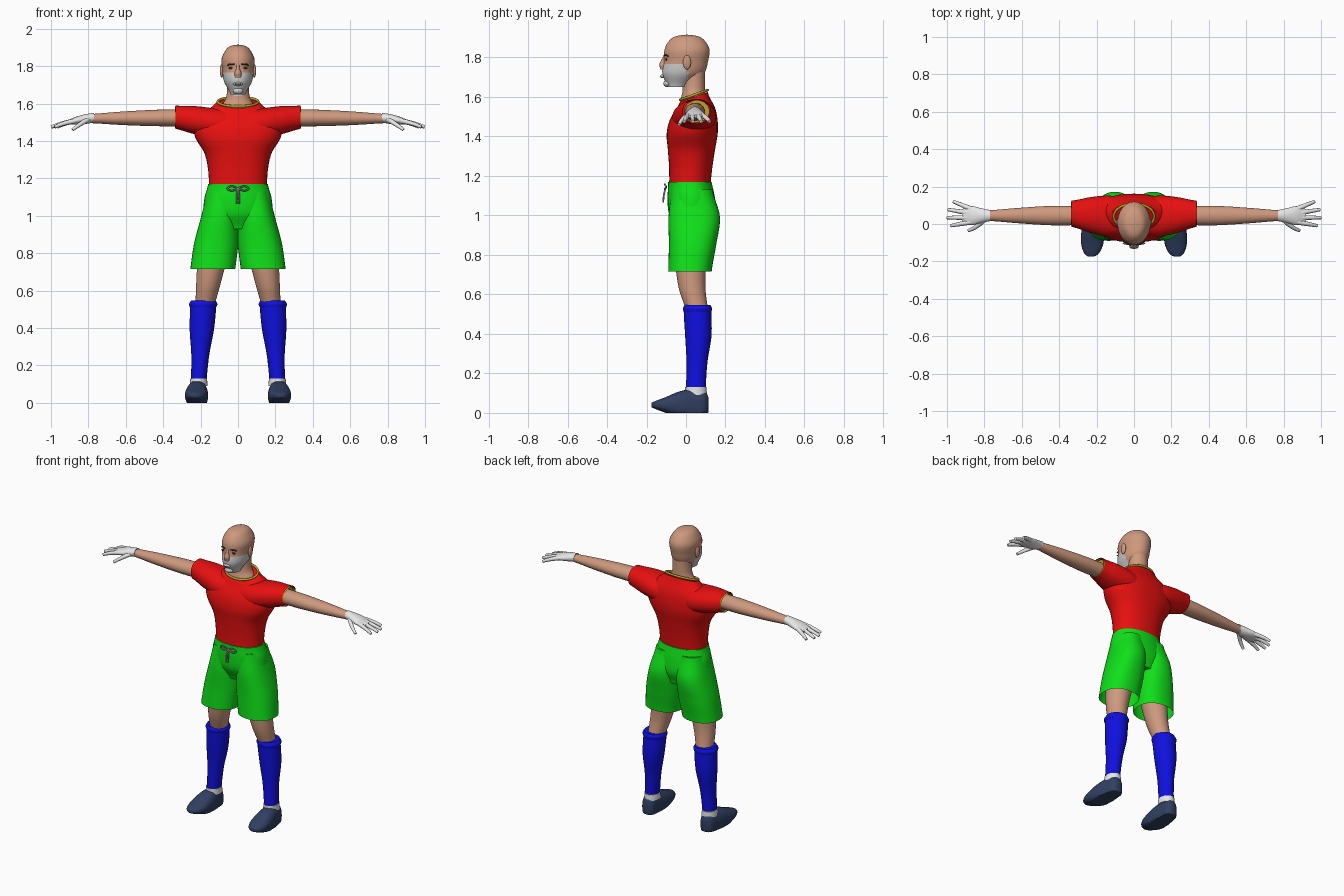
import bpy, bmesh, math
from mathutils import Vector

if "Cube" in bpy.data.objects:
    bpy.data.objects.remove(bpy.data.objects["Cube"])


def material(name, *rgb):
    m = bpy.data.materials.new(name)
    m.use_nodes = True
    m.diffuse_color = (*rgb, 1)
    m.node_tree.nodes["Principled BSDF"].inputs["Base Color"].default_value = (*rgb, 1)
    return m


skin = material("skin", .62, .32, .21)
red = material("red_cloth", .8, .005, .005)
green = material("green_cloth", .005, .75, .01)
blue = material("blue_knit", .005, .005, .75)
navy = material("navy_leather", .03, .05, .12)
white = material("white_cloth", .8, .8, .8)
beard = material("grey_beard", .6, .6, .6)
gold = material("gold_trim", .5, .36, .02)
dark = material("dark_brown", .06, .03, .02)
cord = material("cord_grey", .35, .35, .35)


def finish(obj, mat, mirror):
    bpy.context.scene.collection.objects.link(obj)
    obj.data.materials.append(mat)
    if mirror:
        obj.modifiers.new("mirror", 'MIRROR').use_mirror_merge = False
    return obj


def mesh_object(name, bm, mat, mirror):
    bmesh.ops.recalc_face_normals(bm, faces=bm.faces)
    mesh = bpy.data.meshes.new(name)
    bm.to_mesh(mesh)
    bm.free()
    for polygon in mesh.polygons:
        polygon.use_smooth = True
    mesh.set_sharp_from_angle(angle=math.radians(50))
    return finish(bpy.data.objects.new(name, mesh), mat, mirror)


def sample(values, u):
    """Smooth curve through evenly spaced values, read at u from 0 to 1."""
    last = len(values) - 1
    i = min(int(u * last), last - 1)
    t = u * last - i
    p, a, b, n = (values[min(max(i + k, 0), last)] for k in (-1, 0, 1, 2))
    return a + t / 2 * (b - p + t * (2 * p - 5 * a + 4 * b - n + t * (3 * a - p - 3 * b + n)))


def even(u):
    return u


def round_end(u):
    return math.sin(u * math.pi / 2)


def round_both(u):
    return (1 - math.cos(u * math.pi)) / 2


def loft(name, mat, start, end, wide, deep, sway=(0, 0), axis='z', mirror=False,
         open_ends=(), power=2, slant=0, ease=even, steps=24, sides=40):
    """Superellipse rings from start to end; wide and deep are radius profiles."""
    bm = bmesh.new()
    loops = []
    along = 'xyz'.index(axis)
    across, up = [i for i in range(3) if i != along]
    for step in range(steps + 1):
        u = step / steps
        centre = Vector(start).lerp(Vector(end), u)
        centre[along] = start[along] + (end[along] - start[along]) * ease(u)
        centre[up] += sample(sway, u)
        loop = []
        for k in range(sides):
            angle = math.tau * k / sides
            c, s = math.cos(angle), math.sin(angle)
            point = centre.copy()
            point[across] += sample(wide, u) * math.copysign(abs(c) ** (2 / power), c)
            rise = sample(deep, u) * math.copysign(abs(s) ** (2 / power), s)
            point[up] += rise
            point[along] += slant * rise * u ** 3
            point.z = max(point.z, 0)
            loop.append(bm.verts.new(point))
        loops.append(loop)
    for p, q in zip(loops, loops[1:]):
        for k in range(sides):
            j = (k + 1) % sides
            bm.faces.new((p[k], p[j], q[j], q[k]))
    for label, loop in (("start", loops[0]), ("end", loops[-1])):
        if label not in open_ends:
            bm.faces.new(loop)
    return mesh_object(name, bm, mat, mirror)


def tube(name, mat, paths, radius, mirror=False, cyclic=False, taper=1):
    curve = bpy.data.curves.new(name, 'CURVE')
    curve.dimensions = '3D'
    curve.bevel_depth = radius
    curve.bevel_resolution = 3
    curve.use_fill_caps = True
    for path in paths:
        spline = curve.splines.new('NURBS')
        spline.points.add(len(path) - 1)
        for i, (point, place) in enumerate(zip(spline.points, path)):
            point.co = (*place, 1)
            point.radius = 1 + (taper - 1) * i / (len(path) - 1)
        spline.order_u = 3
        spline.use_endpoint_u = not cyclic
        spline.use_cyclic_u = cyclic
    finish(bpy.data.objects.new(name, curve), mat, mirror)


def ball(name, mat, place, size, mirror=False):
    bm = bmesh.new()
    bmesh.ops.create_uvsphere(bm, u_segments=20, v_segments=12, radius=1)
    bmesh.ops.scale(bm, vec=size, verts=bm.verts)
    bmesh.ops.translate(bm, vec=place, verts=bm.verts)
    mesh_object(name, bm, mat, mirror)


# Head, with the lower face in the beard colour
head = loft("head", skin, (0, .005, 1.65), (0, .005, 1.915),
            wide=(.04, .075, .084, .088, .07, .045, .001),
            deep=(.05, .105, .112, .114, .094, .06, .001),
            sway=(-.05, -.02, -.005, 0, 0, 0, 0), ease=round_end, steps=48, sides=48)
head.data.materials.append(beard)
for polygon in head.data.polygons:
    if polygon.center.z < 1.765 and polygon.center.y < .01:
        polygon.material_index = 1

# Facial features
loft("nose", skin, (0, -.12, 1.74), (0, -.105, 1.81), wide=(.016, .018, .01, .008),
     deep=(.01, .02, .015, .008), sides=16)
ball("ears", skin, (.087, .005, 1.775), (.01, .02, .036), mirror=True)
ball("eyes", dark, (.036, -.1, 1.79), (.016, .005, .006), mirror=True)
tube("eyebrows", dark, [[(.02, -.11, 1.81), (.04, -.105, 1.815), (.055, -.09, 1.805)]],
     radius=.004, mirror=True)
ball("lips", beard, (0, -.12, 1.705), (.026, .01, .01))
ball("mouth_line", dark, (0, -.128, 1.705), (.022, .003, .002))
ball("chin", beard, (0, -.095, 1.668), (.028, .02, .018))

# Neck
loft("neck", skin, (0, .04, 1.57), (0, .04, 1.74), wide=(.1, .066, .058, .058),
     deep=(.07, .058, .056, .056))
ball("neck_beard", beard, (0, -.005, 1.645), (.03, .012, .03))

# Shirt with trimmed sleeves and collar
loft("shirt_body", red, (0, .02, 1.16), (0, .04, 1.6), wide=(.155, .16, .18, .23, .23, .12),
     deep=(.105, .11, .12, .13, .115, .07), power=2.2, slant=.35)
loft("shirt_sleeves", red, (.03, .035, 1.48), (.335, .055, 1.528), wide=(.1, .11, .095, .07),
     deep=(.09, .08, .075, .062), axis='x', mirror=True, open_ends=("end",), power=2.2)
loft("sleeve_trim", gold, (.32, .055, 1.527), (.338, .055, 1.527), wide=(.064, .064),
     deep=(.057, .057), axis='x', mirror=True, open_ends=("end",), steps=2)
angles = [math.tau * k / 16 for k in range(16)]
tube("collar", gold, [[(.11 * math.cos(a), .04 + .07 * math.sin(a), 1.61 + .025 * math.sin(a))
                       for a in angles]], radius=.007, cyclic=True)

# Arms and hands
loft("arms", skin, (.25, .045, 1.525), (.8, .045, 1.52), wide=(.05, .052, .041, .027),
     deep=(.046, .044, .036, .024), axis='x', mirror=True)
loft("palms", white, (.77, .045, 1.525), (.92, .045, 1.5), wide=(.03, .04, .05, .035),
     deep=(.026, .026, .02, .008), axis='x', mirror=True)
digits = [[(.8, .025, 1.515), (.84, -.02, 1.495), (.885, -.035, 1.46)]]
for k in range(4):
    base = Vector((.87, .08 - .023 * k, 1.508))
    tip = Vector((1 - .012 * (k - 1.7) ** 2, .12 - .043 * k, 1.475))
    digits.append([base, base.lerp(tip, .6) + Vector((0, 0, .008)), tip])
tube("fingers", white, digits, radius=.0145, mirror=True, taper=.6)

# Shorts
loft("shorts_seat", green, (0, .04, .93), (0, .02, 1.17), wide=(.13, .18, .18, .16),
     deep=(.09, .12, .12, .11), power=2.2)
loft("shorts_legs", green, (.135, .02, .715), (.08, .03, 1.13), wide=(.12, .118, .1, .085),
     deep=(.11, .12, .13, .105), sway=(0, .01, .015, 0), mirror=True,
     open_ends=("start",), power=2.3)

# Drawstring bow
knot = (0, -.1, 1.145)
tube("drawstring", cord, [[knot, (.03, -.11, 1.165), (.065, -.1, 1.145), (.03, -.11, 1.13), knot],
                          [knot, (.01, -.115, 1.11), (.005, -.115, 1.065)]],
     radius=.0045, mirror=True)

# Legs and socks
loft("legs", skin, (.12, .02, .88), (.18, .06, .5), wide=(.085, .077, .064, .05),
     deep=(.085, .078, .067, .055), sway=(0, -.01, -.015, 0), mirror=True)
loft("socks", blue, (.185, .058, .53), (.21, .05, .12), wide=(.07, .065, .048, .042),
     deep=(.07, .067, .053, .05), sway=(0, .007, .003, 0), mirror=True)
loft("sock_cuffs", blue, (.187, .058, .51), (.185, .058, .547), wide=(.07, .076, .066),
     deep=(.07, .074, .066), mirror=True, steps=8)
loft("ankle_trim", white, (.21, .05, .09), (.21, .05, .13), wide=(.047, .045),
     deep=(.056, .054), mirror=True, steps=2)

# Shoes, flat underneath
loft("shoes", navy, (.23, -.175, .04), (.21, .115, .04), wide=(.01, .04, .06, .06, .05, .04, .01),
     deep=(.01, .02, .04, .07, .08, .07, .03), axis='y', mirror=True, power=2.4, ease=round_both)
